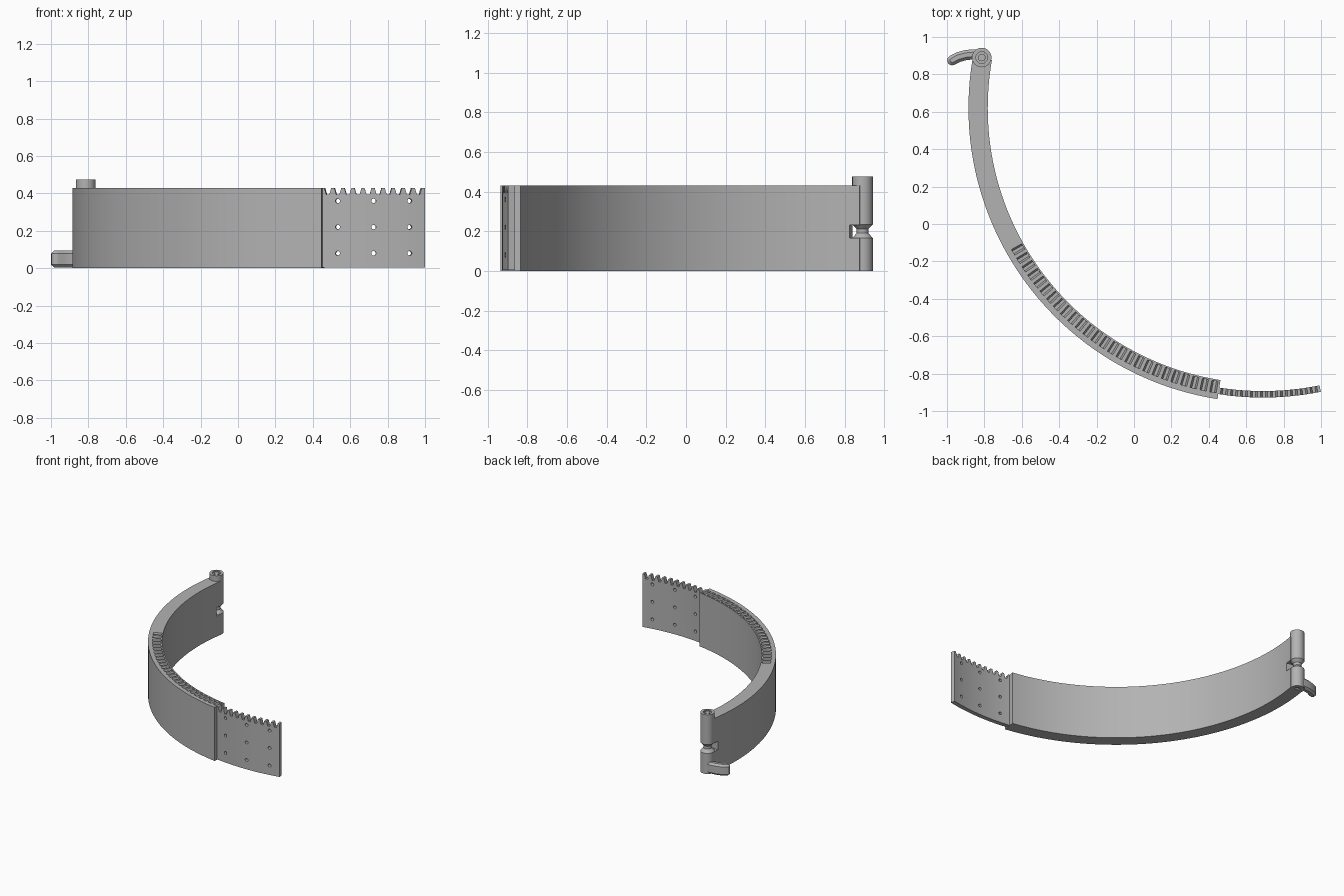
import bpy, bmesh, math
from mathutils import Matrix, Vector

cube = bpy.data.objects.get("Cube")
if cube:
    bpy.data.objects.remove(cube, do_unlink=True)

grey = bpy.data.materials.new("plain_grey")
grey.use_nodes = True
COLOUR = (0.45, 0.45, 0.45, 1)
grey.diffuse_color = COLOUR
grey.node_tree.nodes["Principled BSDF"].inputs["Base Color"].default_value = COLOUR

CX, CY = 0.69, 0.62           # centre shared by all the arcs
R_IN, R_OUT = 1.472, 1.575
TOP, VALLEY = 0.43, 0.393
PITCH = 2.0                   # degrees per tooth
HINGE = Vector((-0.814, 0.89, 0))


def polar(r, deg, z):
    a = math.radians(deg)
    return Vector((CX - r * math.sin(a), CY - r * math.cos(a), z))


def finish(name, bm):
    bmesh.ops.recalc_face_normals(bm, faces=bm.faces)
    mesh = bpy.data.meshes.new(name)
    bm.to_mesh(mesh)
    bm.free()
    obj = bpy.data.objects.new(name, mesh)
    bpy.context.collection.objects.link(obj)
    mesh.materials.append(grey)
    return obj


def activate(obj):
    bpy.ops.object.select_all(action='DESELECT')
    obj.select_set(True)
    bpy.context.view_layer.objects.active = obj


def smooth(obj, angle=30):
    activate(obj)
    bpy.ops.object.shade_smooth_by_angle(angle=math.radians(angle))


def arc_solid(bm, r0, r1, sections):
    """Curved bar from (angle, bottom, top) sections."""
    rings = [[bm.verts.new(polar(r, a, z)) for r, z in
              ((r0, lo), (r1, lo), (r1, hi), (r0, hi))] for a, lo, hi in sections]
    for p, q in zip(rings, rings[1:]):
        for i in range(4):
            j = (i + 1) % 4
            bm.faces.new((p[i], p[j], q[j], q[i]))
    bm.faces.new(rings[0])
    bm.faces.new(rings[-1])


def cut(obj, cutter):
    activate(obj)
    mod = obj.modifiers.new("cut", 'BOOLEAN')
    mod.operation = 'DIFFERENCE'
    mod.solver = 'EXACT'
    mod.object = cutter
    bpy.ops.object.modifier_apply(modifier=mod.name)
    bpy.data.objects.remove(cutter, do_unlink=True)


# Curved band
START, END, STEPS = 8.9, 100.0, 90
bm = bmesh.new()
arc_solid(bm, R_IN, R_OUT, [(START + (END - START) * i / STEPS, 0, TOP) for i in range(STEPS + 1)])
band = finish("curved_band", bm)

# Row of tapered grooves in the top of the band
bm = bmesh.new()
for i in range(26):
    mid = START + 1.1 + i * PITCH
    ring = []
    for r in (1.481, 1.543):
        ring.append([bm.verts.new(polar(r, mid + d, z)) for d, z in
                     ((-0.3, VALLEY), (0.3, VALLEY), (0.75, TOP + 0.01), (-0.75, TOP + 0.01))])
    for k in range(4):
        m = (k + 1) % 4
        bm.faces.new((ring[0][k], ring[0][m], ring[1][m], ring[1][k]))
    bm.faces.new(ring[0])
    bm.faces.new(ring[1])
cut(band, finish("groove_cutter", bm))

# Gap in the band end around the hinge neck
bm = bmesh.new()
arc_solid(bm, R_IN - 0.1, R_OUT + 0.1, [(98.0, 0.165, 0.232), (102, 0.165, 0.232)])
cut(band, finish("gap_cutter", bm))
smooth(band)

# Thin toothed plate continuing the band
sections = []
angle = -11.5
while angle < START:
    for f, z in ((0, TOP), (0.3, TOP), (0.5, VALLEY), (0.8, VALLEY)):
        sections.append((angle + f * PITCH, 0.004, z))
    angle += PITCH
bm = bmesh.new()
arc_solid(bm, 1.513, 1.548, sections)
plate = finish("toothed_plate", bm)

# Three by three round holes
bm = bmesh.new()
for x in (0.535, 0.725, 0.915):
    a = math.asin((CX - x) / 1.53)
    for z in (0.08, 0.22, 0.36):
        place = (Matrix.Translation(polar(1.53, math.degrees(a), z))
                 @ Matrix.Rotation(-a, 4, 'Z') @ Matrix.Rotation(math.pi / 2, 4, 'X'))
        bmesh.ops.create_cone(bm, cap_ends=True, segments=16, radius1=0.012,
                              radius2=0.012, depth=0.12, matrix=place)
cut(plate, finish("hole_cutter", bm))
smooth(plate)

# Hinge barrel: turned profile with waist and recessed ring
profile = [(0, 0.012), (0.02, 0.012), (0.02, 0), (0.052, 0), (0.052, 0.165),
           (0.03, 0.19), (0.03, 0.212), (0.052, 0.235), (0.052, 0.475),
           (0.031, 0.475), (0.031, 0.462), (0.02, 0.462), (0.02, 0.472), (0, 0.472)]
bm = bmesh.new()
verts = [bm.verts.new(HINGE + Vector((r, 0, z))) for r, z in profile]
edges = [bm.edges.new(pair) for pair in zip(verts, verts[1:])]
bmesh.ops.spin(bm, geom=verts + edges, cent=HINGE, axis=(0, 0, 1),
               angle=math.tau, steps=40, use_duplicate=False)
bmesh.ops.remove_doubles(bm, verts=bm.verts, dist=0.0005)
smooth(finish("hinge_barrel", bm))

# Curved lever at the foot of the hinge
path = [Vector(p) for p in ((-0.82, 0.907), (-0.86, 0.907), (-0.9, 0.903),
                            (-0.94, 0.892), (-0.972, 0.875))]
half = 0.027
left, right = [], []
for i, p in enumerate(path):
    along = (path[min(i + 1, len(path) - 1)] - path[max(i - 1, 0)]).normalized()
    side = Vector((-along.y, along.x)) * half
    left.append(p + side)
    right.append(p - side)
tip = math.atan2(along.y, along.x)
cap = [path[-1] + half * Vector((math.cos(tip + t), math.sin(tip + t)))
       for t in (math.radians(d) for d in (60, 30, 0, -30, -60))]
bm = bmesh.new()
face = bm.faces.new([bm.verts.new((p.x, p.y, 0.004)) for p in left + cap + right[::-1]])
lift = bmesh.ops.extrude_face_region(bm, geom=[face])["geom"]
bmesh.ops.translate(bm, vec=(0, 0, 0.09),
                    verts=[v for v in lift if isinstance(v, bmesh.types.BMVert)])
lever = finish("curved_lever", bm)
bevel = lever.modifiers.new("bevel", 'BEVEL')
bevel.width = 0.015
bevel.segments = 1
bevel.limit_method = 'ANGLE'
bevel.angle_limit = math.radians(60)
activate(lever)
bpy.ops.object.modifier_apply(modifier=bevel.name)
smooth(lever)
